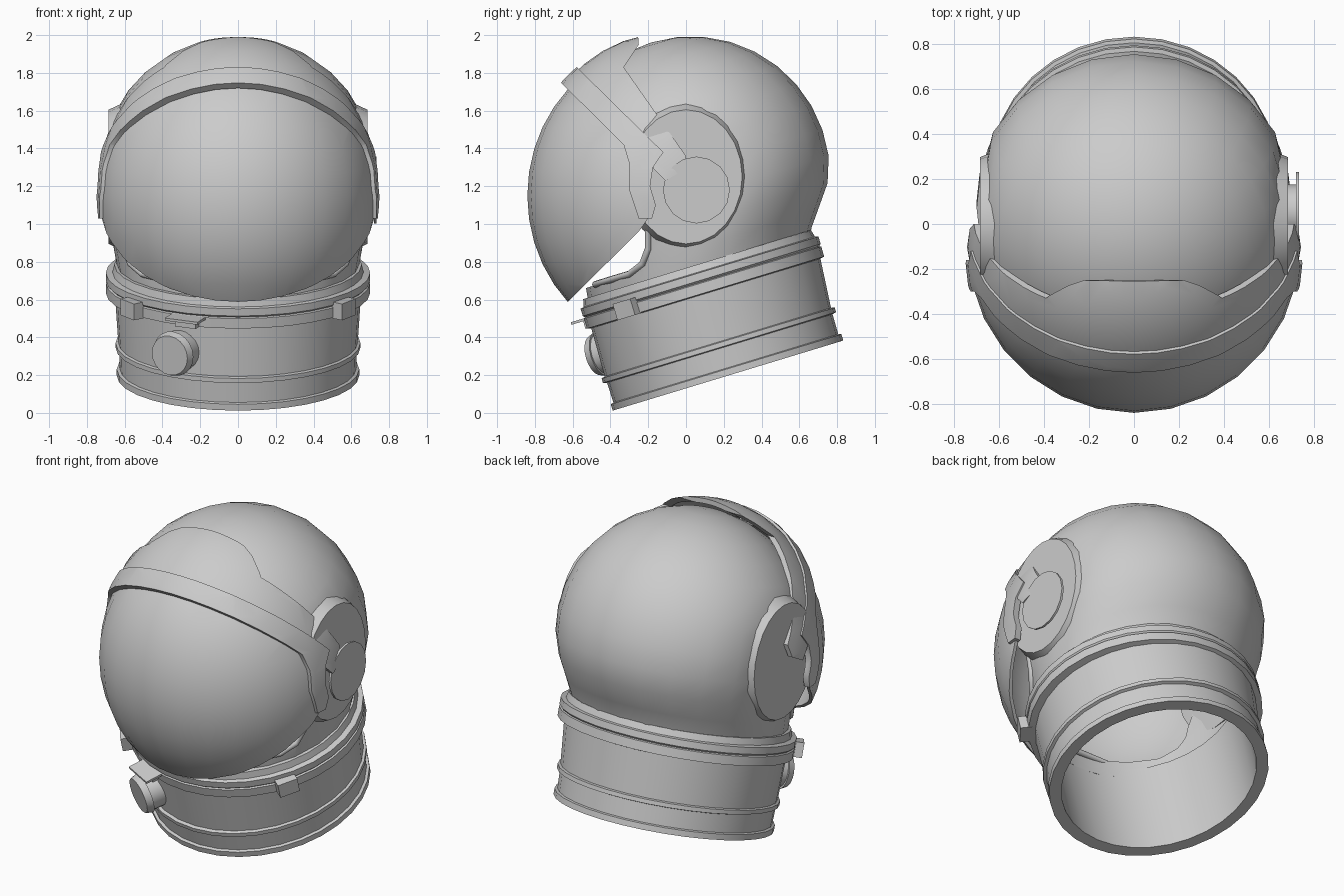
import bpy, bmesh, math
from mathutils import Matrix, Vector
from mathutils.bvhtree import BVHTree

cube = bpy.data.objects.get("Cube")
if cube:
    bpy.data.objects.remove(cube, do_unlink=True)

grey = bpy.data.materials.new("light_grey")
grey.use_nodes = True
grey.diffuse_color = (0.6, 0.6, 0.6, 1)
grey.node_tree.nodes["Principled BSDF"].inputs["Base Color"].default_value = (0.6, 0.6, 0.6, 1)

# Tilted frame of the neck: local y runs backwards, local z up the neck
NECK = Matrix.Translation((0, 0.2225, 0.1975)) @ Matrix.Rotation(math.radians(16.9), 4, 'X')


def add_object(name, bm):
    mesh = bpy.data.meshes.new(name)
    bm.to_mesh(mesh)
    bm.free()
    obj = bpy.data.objects.new(name, mesh)
    bpy.context.collection.objects.link(obj)
    mesh.materials.append(grey)
    return obj


def finish(obj, angle=35):
    """Apply modifiers and smooth, keeping sharp edges."""
    deps = bpy.context.evaluated_depsgraph_get()
    obj.data = bpy.data.meshes.new_from_object(obj.evaluated_get(deps))
    obj.modifiers.clear()
    bpy.ops.object.select_all(action='DESELECT')
    obj.select_set(True)
    bpy.context.view_layer.objects.active = obj
    bpy.ops.object.shade_smooth_by_angle(angle=math.radians(angle))


def lathe(profile, segs, closed):
    """Elliptical lathe; profile rows are (rx, ry, height, y offset)."""
    bm = bmesh.new()
    rings = []
    for rx, ry, h, dy in profile:
        angles = [2 * math.pi * i / segs for i in range(segs)]
        rings.append([bm.verts.new((rx * math.cos(a), dy + ry * math.sin(a), h)) for a in angles])
    pairs = list(zip(rings, rings[1:])) + ([(rings[-1], rings[0])] if closed else [])
    for low, high in pairs:
        for i in range(segs):
            j = (i + 1) % segs
            bm.faces.new((low[i], low[j], high[j], high[i]))
    bmesh.ops.remove_doubles(bm, verts=bm.verts, dist=1e-4)
    bmesh.ops.recalc_face_normals(bm, faces=bm.faces)
    bm.transform(NECK)
    return bm


def boolean(obj, outline, operation):
    """Combine with a prism running along x whose side outline is (y, z)."""
    bm = bmesh.new()
    face = bm.faces.new([bm.verts.new((-2, y, z)) for y, z in outline])
    grown = bmesh.ops.extrude_face_region(bm, geom=[face])["geom"]
    bmesh.ops.translate(bm, vec=(4, 0, 0), verts=[v for v in grown if isinstance(v, bmesh.types.BMVert)])
    bmesh.ops.recalc_face_normals(bm, faces=bm.faces)
    cutter = add_object("cutter", bm)
    cutter.hide_render = True
    mod = obj.modifiers.new("cut", 'BOOLEAN')
    mod.operation, mod.solver, mod.object = operation, 'EXACT', cutter
    finish(obj)
    bpy.data.objects.remove(cutter, do_unlink=True)


def curved_plate(name, radii, thickness, outline):
    """Piece of a hollow ellipsoid trimmed to a side outline."""
    bm = bmesh.new()
    for inset in (0, thickness):
        made = bmesh.ops.create_uvsphere(bm, u_segments=28, v_segments=20, radius=1)["verts"]
        bmesh.ops.scale(bm, vec=[r - inset for r in radii], verts=made)
        if inset:
            bmesh.ops.reverse_faces(bm, faces=list({f for v in made for f in v.link_faces}))
    bm.transform(Matrix.Translation((0, -0.1, 1.15)))
    boolean(add_object(name, bm), outline, 'INTERSECT')


def disc(name, matrix, r1, r2, depth, segs=20):
    bm = bmesh.new()
    bmesh.ops.create_cone(bm, cap_ends=True, segments=segs, radius1=r1, radius2=r2, depth=depth)
    bm.transform(matrix)
    finish(add_object(name, bm), 25)


def box(name, matrix, size):
    bm = bmesh.new()
    bmesh.ops.create_cube(bm, size=1)
    bmesh.ops.scale(bm, vec=size, verts=bm.verts)
    bm.transform(matrix)
    finish(add_object(name, bm), 20)


def on_neck(angle, radius, h):
    """Frame on the neck whose x axis points outwards."""
    return NECK @ Matrix.Rotation(math.radians(angle), 4, 'Z') @ Matrix.Translation((radius, 0, h))


# Neck collar with base flange, rib and locking ring
neck = [(.57, .57, 0, 0), (.642, .638, 0, 0), (.642, .638, .035, 0), (.626, .622, .04, 0),
        (.63, .624, .15, 0), (.648, .645, .155, 0), (.648, .645, .18, 0), (.634, .626, .185, 0),
        (.652, .634, .45, .014), (.7, .656, .455, .014), (.7, .657, .51, .014),
        (.69, .648, .515, .014), (.7, .658, .525, .014), (.7, .658, .565, .014),
        (.665, .64, .57, .014), (.655, .63, .61, .014), (.57, .57, .61, .014)]
finish(add_object("neck_collar", lathe(neck, 32, True)), 30)

# Dome: neck blend, then a sphere, with flattened sides
dome_profile = [(.63, .61, .56, .012), (.645, .62, .62, .03), (.66, .645, .7, .065)]
for deg in range(-20, 91, 11):
    a = math.radians(deg)
    r = 0.733 * math.cos(a)
    dome_profile.append((r, r, 1.073 + 0.733 * math.sin(a), 0.124 if deg > -20 else 0.112))
bm = lathe(dome_profile, 24, False)
for v in bm.verts:
    v.co.x = max(-0.67, min(0.67, v.co.x))
tree = BVHTree.FromBMesh(bm)
dome = add_object("dome", bm)
shell = dome.modifiers.new("shell", 'SOLIDIFY')
shell.thickness, shell.offset = 0.04, -1

# Face opening
boolean(dome, [(-.2, 1.4), (-.2, .87), (-.23, .79), (-.3, .735), (-.4, .705), (-1, .5),
               (-1, 1.6), (-.5, 1.65)], 'DIFFERENCE')

# Rubber lip round the lower face opening
side = []
for y, z in [(-.2, 1.25), (-.2, .87), (-.23, .79), (-.3, .735), (-.4, .705), (-.48, .68)]:
    hit = tree.ray_cast(Vector((2, y, z)), Vector((-1, 0, 0)))[0]
    if hit:
        side.append(hit)
path = side + [Vector((-p.x, p.y, p.z)) for p in reversed(side)]
curve = bpy.data.curves.new("opening_lip", 'CURVE')
curve.dimensions, curve.bevel_depth, curve.bevel_resolution = '3D', 0.018, 2
spline = curve.splines.new('POLY')
spline.points.add(len(path) - 1)
for point, p in zip(spline.points, path):
    point.co = (*p, 1)
curve.materials.append(grey)
lip = bpy.data.objects.new("opening_lip", curve)
bpy.context.collection.objects.link(lip)

# Visor, its frame band and the brow plate reaching back to the pivots
curved_plate("visor", (.74, .74, .80), .02,
             [(-1.2, .02), (-.25, .96), (-.2, 1.03), (-.2, 1.3), (-.62, 1.76), (-1.2, 2.3)])
curved_plate("visor_band", (.757, .775, .87), .04,
             [(-.75, 1.835), (-.33, 1.42), (-.3, 1.32), (-.3, 1.18), (-.25, 1.03), (-.18, 1.03),
              (-.16, 1.1), (-.19, 1.2), (-.175, 1.3), (-.12, 1.38), (-.72, 1.97)])
curved_plate("brow_plate", (.748, .75, .86), .03,
             [(-.62, 1.75), (-.2, 1.36), (-.17, 1.29), (-.11, 1.23), (-.02, 1.28), (0, 1.36),
              (-.33, 1.83), (-.25, 1.95), (-.27, 2.2), (-.75, 2)])

# Flat oval ear pads on both sides
for s, label in ((1, "left"), (-1, "right")):
    turn = Matrix.Rotation(s * math.pi / 2, 4, 'Y')
    disc(label + "_ear_pad", Matrix.Translation((s * .645, 0, 1.25)) @ Matrix.Diagonal((1, .31, .37, 1)) @ turn,
         1.06, .96, .08, 24)

# Pivot on the left side only
turn = Matrix.Rotation(math.pi / 2, 4, 'Y')
disc("pivot_stalk", Matrix.Translation((.7, .055, 1.18)) @ turn, .12, .12, .05)
disc("pivot_cap", Matrix.Translation((.727, .055, 1.18)) @ turn, .177, .177, .014, 16)

# Clips and latch tab on the locking ring
for angle, label in ((-36, "left"), (-144, "right")):
    box(label + "_clip", on_neck(angle, .685, .495), (.08, .12, .09))
box("latch_tab", on_neck(-114, .675, .505), (.13, .19, .014))
box("latch_hook", on_neck(-114, .665, .48), (.04, .12, .05))

# Round valve on the front of the collar
disc("valve_base", on_neck(-119.5, .65, .305) @ turn, .11, .11, .1)
disc("valve_cap", on_neck(-119.5, .715, .305) @ turn, .122, .108, .04)
